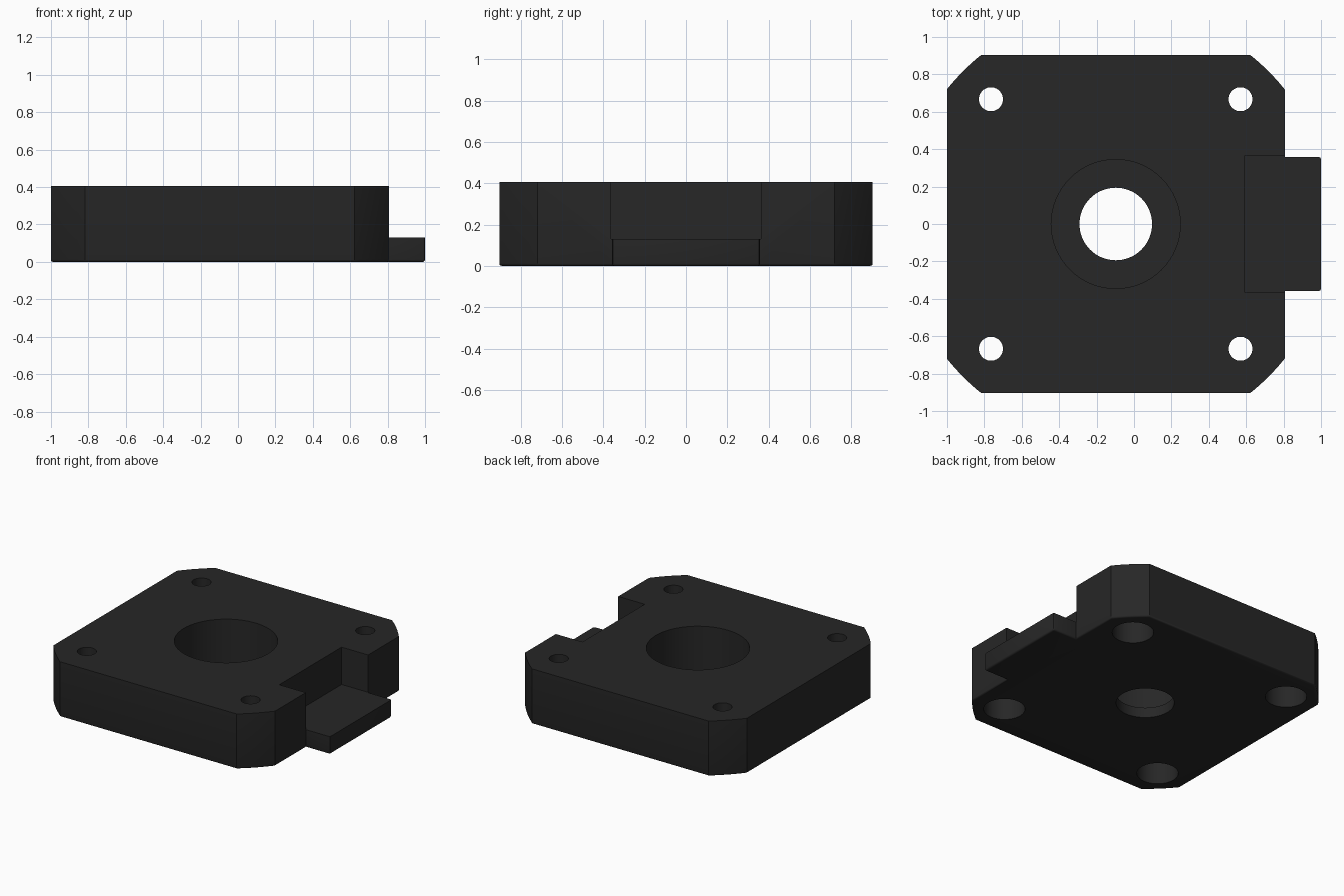
import bpy, bmesh, math

if "Cube" in bpy.data.objects:
    bpy.data.objects.remove(bpy.data.objects["Cube"])

CX, HALF, R, H = -0.0975, 0.9035, 1.155, 0.405   # plate centre, half width, corner circle, height
TAB_Y, TAB_Z, SEG = 0.358, 0.13, 64


def make_object(name, bm):
    bmesh.ops.recalc_face_normals(bm, faces=bm.faces)
    mesh = bpy.data.meshes.new(name)
    bm.to_mesh(mesh)
    bm.free()
    obj = bpy.data.objects.new(name, mesh)
    bpy.context.collection.objects.link(obj)
    return obj


def stepped_hole(bm, x, y, steps):
    """Closed turned cutter from (radius, z) steps, bottom to top."""
    rings = [[bm.verts.new((x + r * math.cos(2 * math.pi * i / SEG),
                            y + r * math.sin(2 * math.pi * i / SEG), z))
              for i in range(SEG)] for r, z in steps]
    for a, b in zip(rings, rings[1:]):
        for i in range(SEG):
            j = (i + 1) % SEG
            bm.faces.new((a[i], a[j], b[j], b[i]))
    bm.faces.new(rings[0][::-1])
    bm.faces.new(rings[-1])


# Plate outline: square with arc-cut corners, plus the tab on the right
start = math.acos(HALF / R)
outline = []
for k in range(4):
    for i in range(9):
        a = k * math.pi / 2 + start + (math.pi / 2 - 2 * start) * i / 8
        outline.append((CX + R * math.cos(a), R * math.sin(a)))
c = 0.012
side = CX + HALF
outline += [(side, -TAB_Y), (1 - c, -TAB_Y), (1 - 0.3 * c, -TAB_Y + 0.3 * c), (1, -TAB_Y + c),
            (1, TAB_Y - c), (1 - 0.3 * c, TAB_Y - 0.3 * c), (1 - c, TAB_Y), (side, TAB_Y)]

# Plate body with a softened bottom rim
bm = bmesh.new()
base = bm.faces.new([bm.verts.new((x, y, 0)) for x, y in outline])
top = bmesh.ops.extrude_face_region(bm, geom=[base], use_keep_orig=True)
bmesh.ops.translate(bm, vec=(0, 0, H), verts=[g for g in top["geom"] if isinstance(g, bmesh.types.BMVert)])
bmesh.ops.recalc_face_normals(bm, faces=bm.faces)
rim = [e for e in bm.edges if all(v.co.z < 0.001 for v in e.verts)]
bmesh.ops.bevel(bm, geom=rim, offset=0.012, segments=3, profile=0.5, affect='EDGES')
plate = make_object("motor_end_plate", bm)

# Cutters: bearing bore, four counterbored screw holes, connector notch
bm = bmesh.new()
stepped_hole(bm, CX, 0, [(0.194, -0.1), (0.194, 0.075), (0.345, 0.075), (0.345, 0.6)])
for sx in (-1, 1):
    for sy in (-1, 1):
        stepped_hole(bm, CX + sx * 0.667, sy * 0.667,
                     [(0.138, -0.1), (0.138, 0.17), (0.064, 0.17), (0.064, 0.6)])
notch = bmesh.ops.create_cube(bm, size=1)["verts"]
for v in notch:
    v.co = (0.59 if v.co.x < 0 else 1.1, 0.725 * v.co.y, TAB_Z if v.co.z < 0 else 0.6)
cutter = make_object("hole_cutter", bm)
cutter.hide_render = True

mod = plate.modifiers.new("holes", 'BOOLEAN')
mod.operation, mod.solver, mod.object = 'DIFFERENCE', 'EXACT', cutter
bpy.context.view_layer.objects.active = plate
plate.select_set(True)
bpy.ops.object.modifier_apply(modifier=mod.name)
bpy.data.objects.remove(cutter)
bpy.ops.object.shade_smooth_by_angle(angle=math.radians(32))

# Dark plastic
mat = bpy.data.materials.new("dark_plastic")
mat.diffuse_color = (0.02, 0.02, 0.02, 1)
mat.use_nodes = True
mat.node_tree.nodes["Principled BSDF"].inputs["Base Color"].default_value = mat.diffuse_color
plate.data.materials.clear()
plate.data.materials.append(mat)
